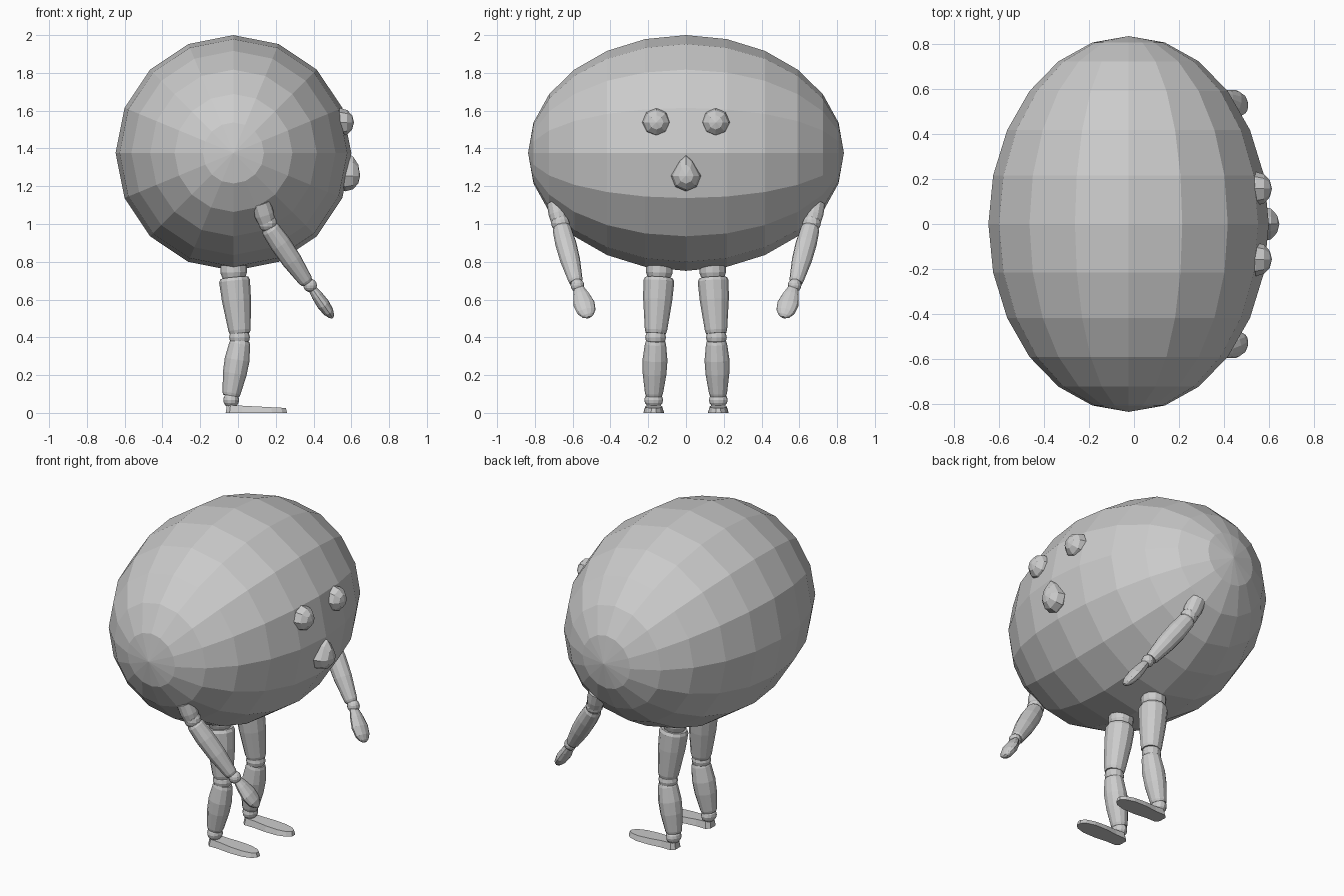
import bpy, bmesh
from math import sin, cos, pi
from mathutils import Vector, Matrix

if "Cube" in bpy.data.objects:
    bpy.data.objects.remove(bpy.data.objects["Cube"])


def finish(name, bm, mirror=False):
    bmesh.ops.recalc_face_normals(bm, faces=bm.faces)
    me = bpy.data.meshes.new(name)
    bm.to_mesh(me)
    bm.free()
    ob = bpy.data.objects.new(name, me)
    bpy.context.collection.objects.link(ob)
    if mirror:
        m = ob.modifiers.new("mirror", 'MIRROR')
        m.use_axis = (False, True, False)
        m.use_mirror_merge = False
    return ob


def ball(name, loc, size, seg=12, rings=8, rot=Matrix(), mirror=False, shape=None):
    bm = bmesh.new()
    bmesh.ops.create_uvsphere(bm, u_segments=seg, v_segments=rings, radius=1)
    bm.transform(Matrix.Translation(loc) @ Matrix.Diagonal((*size, 1)) @ rot)
    if shape:
        for v in bm.verts:
            shape(v)
    return finish(name, bm, mirror)


def limb(name, a, b, rings, sides=12):
    """Loft from a to b; rings are (t, half width in y, half depth)."""
    a, b = Vector(a), Vector(b)
    d = (b - a).normalized()
    u = (Vector((0, 1, 0)) - d * d.y).normalized()
    w = d.cross(u)
    bm = bmesh.new()
    loops = []
    for t, ru, rw in rings:
        c = a.lerp(b, t)
        loops.append([bm.verts.new(c + u * ru * cos(2 * pi * i / sides) + w * rw * sin(2 * pi * i / sides))
                      for i in range(sides)])
    for p, q in zip(loops, loops[1:]):
        for i in range(sides):
            j = (i + 1) % sides
            bm.faces.new((p[i], p[j], q[j], q[i]))
    bm.faces.new(loops[0])
    bm.faces.new(loops[-1])
    return finish(name, bm, True)


def rnd(*pairs):
    return [(t, r, r) for t, r in pairs]


# Egg-shaped body with its poles to the sides
ball("body", (-0.024, 0, 1.376), (0.624, 0.836, 0.624), 16, 12, Matrix.Rotation(pi / 2, 4, 'X'))

# Face on the +x side
to_x = Matrix.Rotation(pi / 2, 4, 'Y')
ball("eye", (0.542, 0.157, 1.538), (0.072, 0.075, 0.075), 8, 6, to_x, True)


def teardrop(v):
    h = v.co.z - 1.255
    if h > 0.01:
        v.co.z = 1.255 + h * 1.45
        v.co.y *= 1 - 0.55 * h / 0.082


ball("nose", (0.57, 0, 1.255), (0.077, 0.079, 0.082), 8, 6, to_x, False, teardrop)

# Arms
limb("upper_arm", (0.12, 0.685, 1.11), (0.152, 0.668, 1.01), rnd((0, 0.052), (0.6, 0.052), (1, 0.045)))
ball("elbow", (0.157, 0.665, 1.005), (0.049, 0.049, 0.049), mirror=True)
limb("forearm", (0.163, 0.66, 0.985), (0.365, 0.582, 0.69),
     rnd((0, 0.042), (0.05, 0.05), (0.3, 0.056), (0.6, 0.053), (0.96, 0.038), (1, 0.032)))
ball("wrist", (0.382, 0.575, 0.675), (0.036, 0.036, 0.036), mirror=True)
limb("hand", (0.388, 0.568, 0.665), (0.5, 0.517, 0.505),
     [(0, 0.026, 0.02), (0.25, 0.043, 0.029), (0.55, 0.057, 0.034),
      (0.8, 0.05, 0.029), (0.94, 0.032, 0.018), (1, 0.012, 0.008)])

# Legs
limb("hip", (-0.025, 0.138, 0.84), (-0.022, 0.143, 0.70), rnd((0, 0.07), (0.7, 0.07), (1, 0.055)))
limb("thigh", (-0.02, 0.143, 0.715), (0.01, 0.16, 0.42),
     rnd((0, 0.074), (0.06, 0.082), (0.4, 0.077), (0.94, 0.059), (1, 0.053)))
ball("knee", (0.008, 0.161, 0.40), (0.055, 0.055, 0.05), mirror=True)
limb("shin", (0.012, 0.161, 0.382), (-0.037, 0.17, 0.09),
     rnd((0, 0.05), (0.06, 0.056), (0.35, 0.066), (0.6, 0.063), (0.95, 0.048), (1, 0.043)))
ball("ankle", (-0.036, 0.171, 0.068), (0.042, 0.05, 0.042), mirror=True)

# Feet: sole outline with a lower, narrower top
outline = [(-0.065, 0.025), (-0.045, 0.046), (0.02, 0.046), (0.10, 0.055),
           (0.18, 0.054), (0.235, 0.038), (0.26, 0.014)]
bm = bmesh.new()
low, high = [], []
for x, h in outline + [(x, -h) for x, h in reversed(outline)]:
    top = 0.042 - 0.016 * (x + 0.065) / 0.325
    low.append(bm.verts.new((x, 0.171 + h, 0)))
    high.append(bm.verts.new((0.09 + (x - 0.09) * 0.96, 0.171 + h * 0.82, top)))
bm.faces.new(low)
bm.faces.new(high)
for i in range(len(low)):
    j = (i + 1) % len(low)
    bm.faces.new((low[i], low[j], high[j], high[i]))
finish("foot", bm, True)
